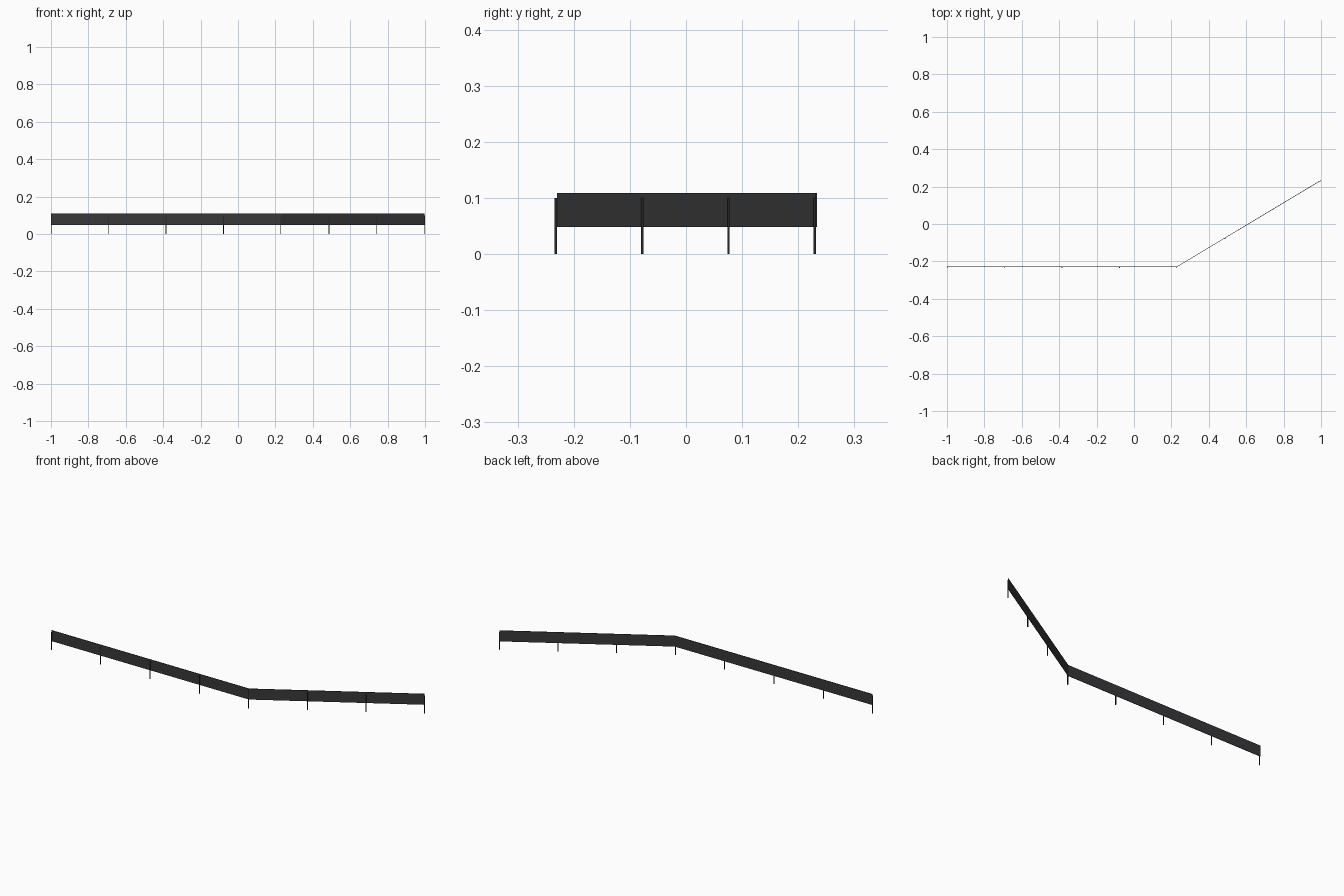
import bpy, bmesh
from mathutils import Vector

if "Cube" in bpy.data.objects:
    bpy.data.objects.remove(bpy.data.objects["Cube"])


def material(name, value):
    m = bpy.data.materials.new(name)
    m.diffuse_color = (value, value, value * 1.06, 1)
    m.use_nodes = True
    m.node_tree.nodes["Principled BSDF"].inputs["Base Color"].default_value = m.diffuse_color
    return m


def make_object(name, bm, mat):
    bmesh.ops.recalc_face_normals(bm, faces=bm.faces[:])
    me = bpy.data.meshes.new(name)
    bm.to_mesh(me)
    bm.free()
    ob = bpy.data.objects.new(name, me)
    me.materials.append(mat)
    bpy.context.collection.objects.link(ob)
    return ob


band_mat = material("dark_band", 0.04)
post_mat = material("dark_post", 0.02)

# Path of the barrier seen from above
path = [Vector((-1.0, -0.229)), Vector((0.229, -0.229)), Vector((0.9975, 0.232))]
Z0, Z1, THICK = 0.048, 0.109, 0.0024


def front_normal(a, b):
    d = (b - a).normalized()
    return Vector((d.y, -d.x))


n1, n2 = front_normal(path[0], path[1]), front_normal(path[1], path[2])
mitre = (n1 + n2) / (1 + n1.dot(n2))

# Bent rail band: mitred strip extruded upward
bm = bmesh.new()
h = THICK / 2
front = [p + n * h for p, n in zip(path, (n1, mitre, n2))]
back = [p - n * h for p, n in zip(path, (n1, mitre, n2))]
vf = [bm.verts.new((p.x, p.y, Z0)) for p in front]
vb = [bm.verts.new((p.x, p.y, Z0)) for p in back]
faces = [bm.faces.new((vf[i], vf[i + 1], vb[i + 1], vb[i])) for i in range(2)]
ext = bmesh.ops.extrude_face_region(bm, geom=faces, use_keep_orig=True)
bmesh.ops.translate(bm, vec=(0, 0, Z1 - Z0),
                    verts=[g for g in ext["geom"] if isinstance(g, bmesh.types.BMVert)])
make_object("rail_band", bm, band_mat)


# Thin square posts on the front side of the band
def post(name, p, n):
    w, height = 0.004, 0.1
    bm = bmesh.new()
    bmesh.ops.create_cube(bm, size=1)
    bmesh.ops.scale(bm, vec=(w, w, height), verts=bm.verts)
    c = p + n * (h + w / 2)
    ob = make_object(name, bm, post_mat)
    ob.location = (c.x, c.y, height / 2)


inset = path[0] + Vector((0.002, 0))
for i in range(5):
    post(f"post_{i + 1}", inset.lerp(path[1], i / 4), n1)
for i in range(1, 4):
    post(f"post_{i + 5}", path[1].lerp(path[2] - Vector((0.001, 0)), i / 3), n2)
